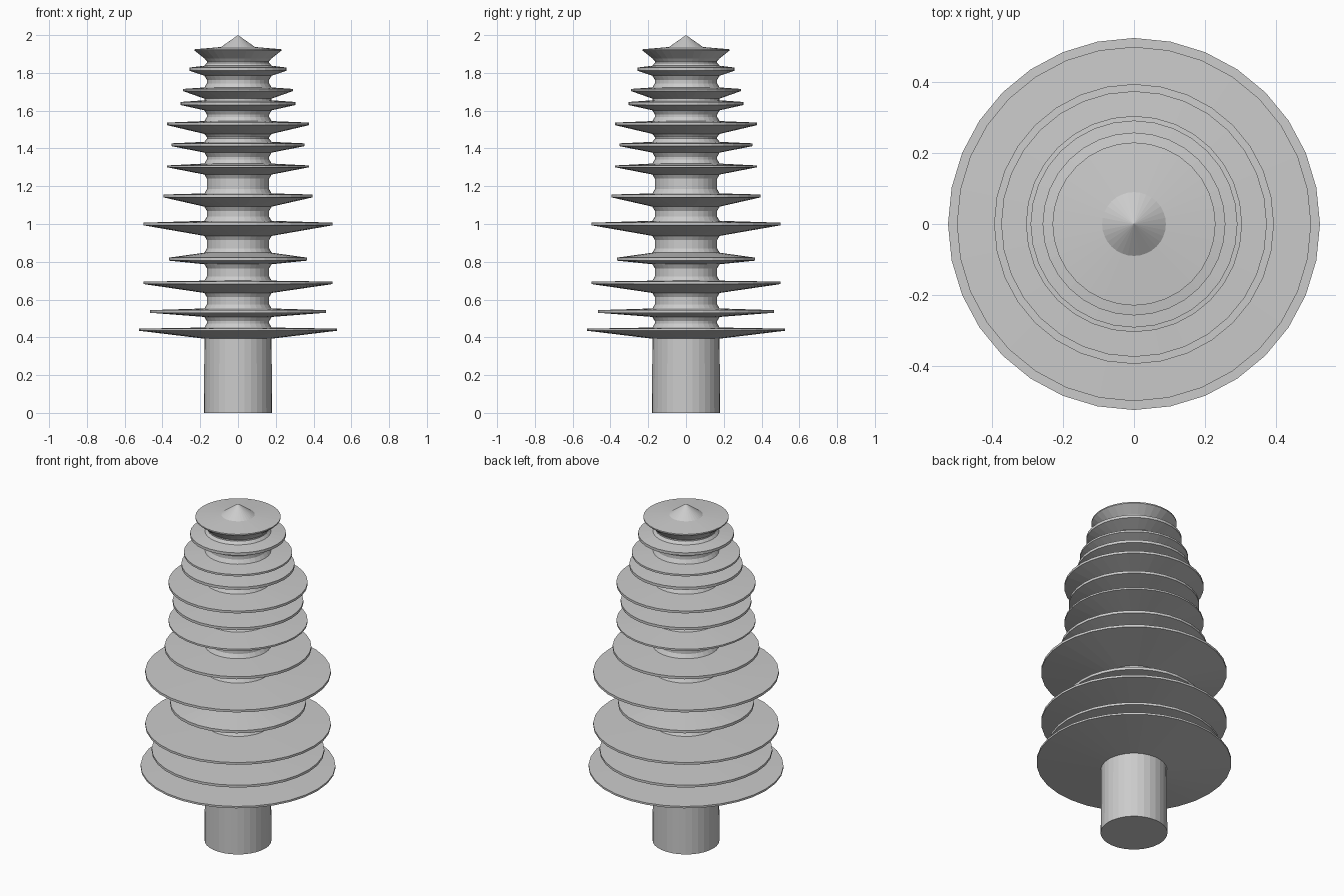
import bpy, bmesh, math

if "Cube" in bpy.data.objects:
    bpy.data.objects.remove(bpy.data.objects["Cube"])

SIDES = 32
CORE, FLARE = 0.165, 0.178

# tiers: rim radius, underside z at core, rim bottom z, rim top z, top z at core
tiers = [
    (0.525, 0.393, 0.435, 0.446, 0.452),
    (0.465, 0.508, 0.530, 0.544, 0.553),
    (0.500, 0.635, 0.682, 0.695, 0.700),
    (0.365, 0.787, 0.806, 0.822, 0.848),
    (0.500, 0.937, 0.993, 1.007, 1.017),
    (0.395, 1.092, 1.141, 1.156, 1.162),
    (0.375, 1.262, 1.300, 1.310, 1.320),
    (0.352, 1.378, 1.412, 1.427, 1.435),
    (0.375, 1.477, 1.523, 1.537, 1.545),
    (0.305, 1.602, 1.630, 1.646, 1.655),
    (0.292, 1.664, 1.704, 1.715, 1.723),
    (0.258, 1.785, 1.812, 1.828, 1.838),
    (0.230, 1.877, 1.918, 1.925, 1.937),
]


def lathe(name, profile):
    """Revolve (radius, z) points; zero radius makes a pole."""
    bm = bmesh.new()
    rings = []
    for r, z in profile:
        n = 1 if r == 0 else SIDES
        rings.append([bm.verts.new((r * math.cos(2 * math.pi * i / SIDES),
                                    r * math.sin(2 * math.pi * i / SIDES), z))
                      for i in range(n)])
    for a, b in zip(rings, rings[1:]):
        for i in range(SIDES):
            j = (i + 1) % SIDES
            if len(a) == 1:
                bm.faces.new((a[0], b[j], b[i]))
            elif len(b) == 1:
                bm.faces.new((a[i], a[j], b[0]))
            else:
                bm.faces.new((a[i], a[j], b[j], b[i]))
    bmesh.ops.recalc_face_normals(bm, faces=bm.faces)
    mesh = bpy.data.meshes.new(name)
    bm.to_mesh(mesh)
    bm.free()
    obj = bpy.data.objects.new(name, mesh)
    bpy.context.collection.objects.link(obj)
    return obj


# trunk base, then core and flared tiers, then pointed tip
profile = [(0, 0), (0.18, 0)]
for k, (r, under, lo, hi, top) in enumerate(tiers):
    if k:
        # straight core between tiers with a small flare at each end
        prev_top = tiers[k - 1][4]
        f = min(0.022, (under - prev_top) * 0.4)
        if f > 0.005:
            profile += [(CORE, prev_top + f), (CORE, under - f)]
    profile += [(FLARE, under), (r, lo), (r, hi)]
    if k < len(tiers) - 1:
        profile.append((FLARE, top))
profile += [(0.09, 1.937), (0, 2.0)]
lathe("tiered_tree", profile)
